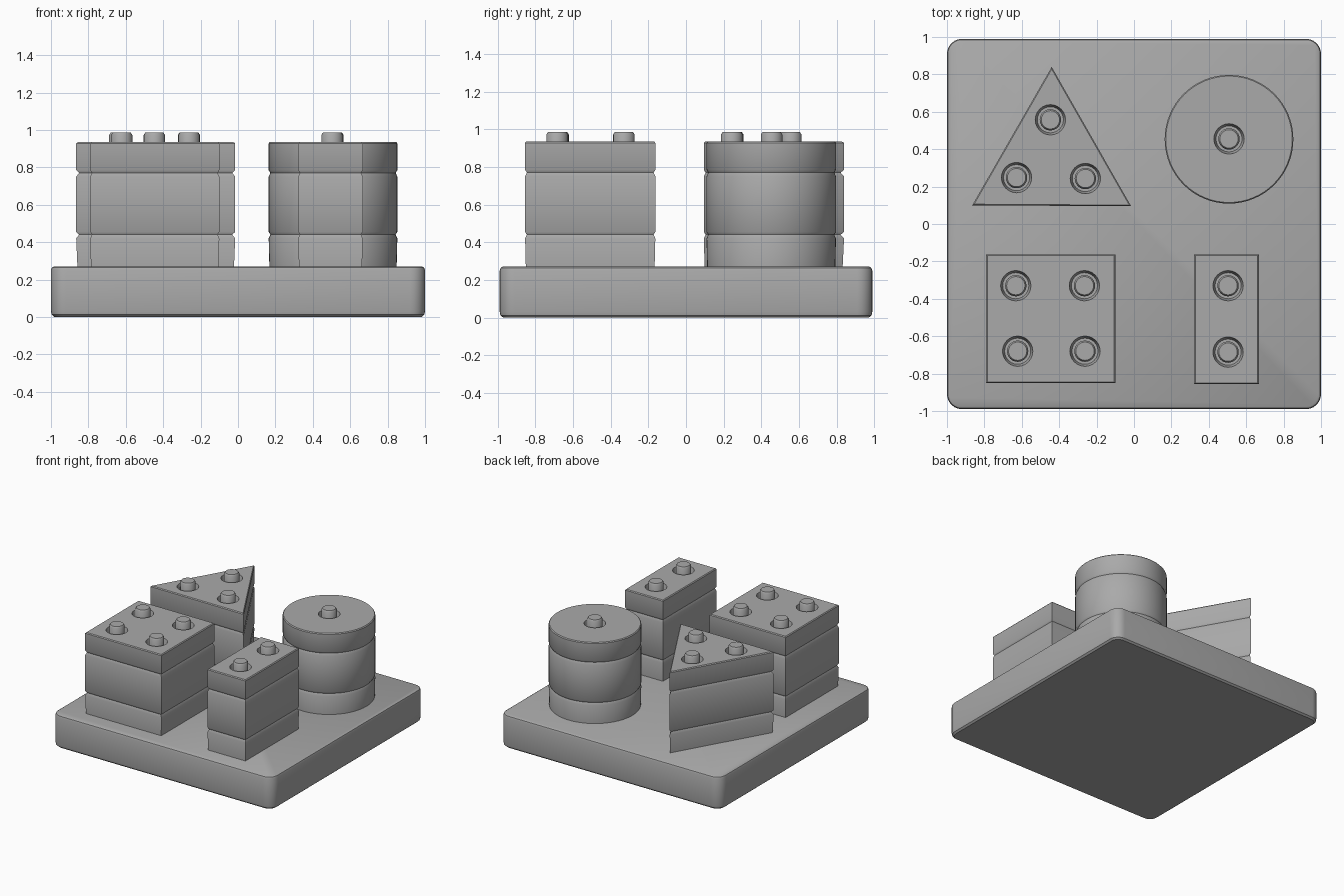
import bpy, bmesh, math
from mathutils import Vector

cube = bpy.data.objects.get("Cube")
if cube:
    bpy.data.objects.remove(cube, do_unlink=True)

grey = bpy.data.materials.new("plain_grey")
grey.use_nodes = True
grey.diffuse_color = (0.4, 0.4, 0.4, 1)
grey.node_tree.nodes["Principled BSDF"].inputs["Base Color"].default_value = (0.4, 0.4, 0.4, 1)

BASE_TOP, BLOCK_TOP, PEG_TOP = 0.27, 0.935, 0.985


def finish(name, bm):
    bmesh.ops.recalc_face_normals(bm, faces=bm.faces)
    mesh = bpy.data.meshes.new(name)
    bm.to_mesh(mesh)
    bm.free()
    mesh.materials.append(grey)
    obj = bpy.data.objects.new(name, mesh)
    bpy.context.collection.objects.link(obj)
    return obj


def activate(obj):
    bpy.ops.object.select_all(action='DESELECT')
    obj.select_set(True)
    bpy.context.view_layer.objects.active = obj


def inset(outline, d):
    """Move every side of a counter-clockwise outline inward by d."""
    result = []
    for i, p in enumerate(outline):
        before = (p - outline[i - 1]).normalized()
        after = (outline[(i + 1) % len(outline)] - p).normalized()
        n1, n2 = Vector((-before.y, before.x)), Vector((-after.y, after.x))
        result.append(p + (n1 + n2) * d / (1 + n1.dot(n2)))
    return result


def loft(name, outline, levels):
    """Stack insets of one outline at (height, inset) levels."""
    bm = bmesh.new()
    rings = [[bm.verts.new((p.x, p.y, z)) for p in inset(outline, d)] for z, d in levels]
    for low, high in zip(rings, rings[1:]):
        for i in range(len(low)):
            j = (i + 1) % len(low)
            bm.faces.new((low[i], low[j], high[j], high[i]))
    bm.faces.new(rings[0][::-1])
    bm.faces.new(rings[-1])
    return finish(name, bm)


def rectangle(x0, x1, y0, y1):
    return [Vector(p) for p in ((x0, y0), (x1, y0), (x1, y1), (x0, y1))]


def circle(x, y, r, n):
    return [Vector((x + r * math.cos(math.tau * i / n), y + r * math.sin(math.tau * i / n)))
            for i in range(n)]


# Base board with rounded corners
corner = 0.08
board = []
for k, (sx, sy) in enumerate(((1, 1), (-1, 1), (-1, -1), (1, -1))):
    for i in range(7):
        a = math.pi / 2 * (k + i / 6)
        board.append(Vector((sx * (1 - corner) + corner * math.cos(a),
                             sy * (0.99 - corner) + corner * math.sin(a))))
base = loft("base_board", board, [(0, 0.018), (0.012, 0.004), (0.03, 0),
                                  (BASE_TOP - 0.02, 0), (BASE_TOP - 0.006, 0.005), (BASE_TOP, 0.015)])

# Stacked blocks, with shallow seams between their layers
side = [(BASE_TOP - 0.01, 0.004)]
for seam in (0.44, 0.77):
    side += [(seam - 0.02, 0), (seam, 0.009), (seam + 0.015, 0)]
side += [(BLOCK_TOP - 0.007, 0), (BLOCK_TOP, 0.006)]

blocks = {
    "square_stack": (rectangle(-0.79, -0.1, -0.85, -0.163),
                     [(-0.632, -0.33), (-0.265, -0.33), (-0.622, -0.68), (-0.262, -0.68)]),
    "rectangle_stack": (rectangle(0.322, 0.667, -0.855, -0.163),
                        [(0.503, -0.33), (0.503, -0.685)]),
    "triangle_stack": ([Vector((-0.865, 0.1)), Vector((-0.015, 0.095)), Vector((-0.44, 0.84))],
                       [(-0.447, 0.557), (-0.628, 0.248), (-0.26, 0.243)]),
    "round_stack": (circle(0.508, 0.453, 0.344, 64), [(0.508, 0.455)]),
}

smooth = [base]
for name, (outline, pegs) in blocks.items():
    block = loft(name, outline, side)
    # Recess around each peg
    for x, y in pegs:
        cutter = loft("hole_cutter", circle(x, y, 0.088, 24),
                      [(BLOCK_TOP - 0.05, 0.018), (BLOCK_TOP + 0.03, 0)])
        cutter.hide_render = True
        cut = block.modifiers.new("hole", 'BOOLEAN')
        cut.operation = 'DIFFERENCE'
        cut.solver = 'EXACT'
        cut.object = cutter
        activate(block)
        bpy.ops.object.modifier_apply(modifier=cut.name)
        bpy.data.objects.remove(cutter, do_unlink=True)
    smooth.append(block)
    # Peg tips
    for i, (x, y) in enumerate(pegs):
        smooth.append(loft(f"{name}_peg_{i + 1}", circle(x, y, 0.057, 24),
                           [(BLOCK_TOP - 0.07, 0), (PEG_TOP - 0.012, 0), (PEG_TOP, 0.008)]))

for obj in smooth:
    activate(obj)
    bpy.ops.object.shade_smooth_by_angle(angle=math.radians(35))
